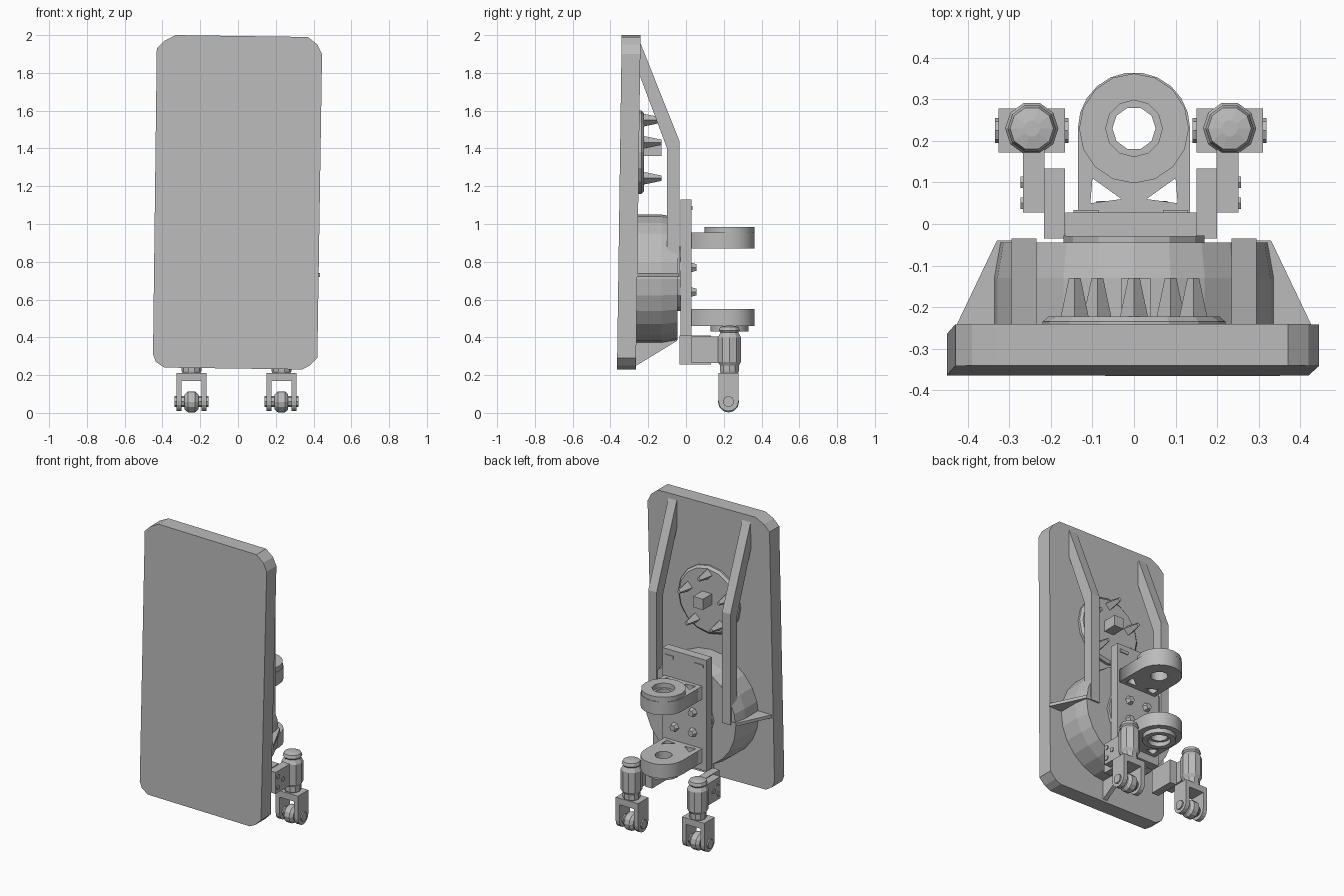
import bpy, bmesh, math
from mathutils import Matrix, Vector

cube = bpy.data.objects.get("Cube")
if cube:
    bpy.data.objects.remove(cube)

grey = bpy.data.materials.new("plain_grey")
grey.use_nodes = True
colour = (0.5, 0.5, 0.5, 1)
grey.diffuse_color = colour
grey.node_tree.nodes["Principled BSDF"].inputs["Base Color"].default_value = colour


def finish(name, bm):
    bmesh.ops.recalc_face_normals(bm, faces=bm.faces)
    mesh = bpy.data.meshes.new(name)
    bm.to_mesh(mesh)
    bm.free()
    obj = bpy.data.objects.new(name, mesh)
    obj.data.materials.append(grey)
    bpy.context.collection.objects.link(obj)
    return obj


def prism(name, pts, axis, lo, hi):
    """Extrude a 2D outline along an axis; the outline uses the other two in order."""
    place = {"x": lambda p, d: (d, p[0], p[1]),
             "y": lambda p, d: (p[0], d, p[1]),
             "z": lambda p, d: (p[0], p[1], d)}[axis]
    bm = bmesh.new()
    a = [bm.verts.new(place(p, lo)) for p in pts]
    b = [bm.verts.new(place(p, hi)) for p in pts]
    bm.faces.new(a)
    bm.faces.new(b)
    for i in range(len(pts)):
        j = (i + 1) % len(pts)
        bm.faces.new((a[i], a[j], b[j], b[i]))
    return finish(name, bm)


def box(name, x0, x1, y0, y1, z0, z1):
    return prism(name, [(x0, y0), (x1, y0), (x1, y1), (x0, y1)], "z", z0, z1)


def circle(cx, cy, r, n, start=0.0, sweep=math.tau):
    return [(cx + r * math.cos(start + sweep * i / n),
             cy + r * math.sin(start + sweep * i / n)) for i in range(n)]


def lathe(name, centre, profile, n, axis="z"):
    """Closed solid from (radius, distance) rings around an axis."""
    bm = bmesh.new()
    rings = [[bm.verts.new((x, y, d)) for x, y in circle(0, 0, r, n)] for r, d in profile]
    bm.faces.new(rings[0])
    bm.faces.new(rings[-1])
    for a, b in zip(rings, rings[1:]):
        for i in range(n):
            j = (i + 1) % n
            bm.faces.new((a[i], a[j], b[j], b[i]))
    turn = {"z": Matrix(), "x": Matrix.Rotation(math.pi / 2, 4, "Y"),
            "y": Matrix.Rotation(-math.pi / 2, 4, "X")}[axis]
    bm.transform(Matrix.Translation(Vector(centre)) @ turn)
    return finish(name, bm)


def plate_with_holes(name, outlines, z0, z1):
    """Flat filled outline with holes, given thickness."""
    curve = bpy.data.curves.new(name, "CURVE")
    curve.dimensions = "2D"
    curve.fill_mode = "BOTH"
    curve.extrude = (z1 - z0) / 2
    for pts in outlines:
        s = curve.splines.new("POLY")
        s.points.add(len(pts) - 1)
        for p, (x, y) in zip(s.points, pts):
            p.co = (x, y, 0, 1)
        s.use_cyclic_u = True
    helper = bpy.data.objects.new(name + "_outline", curve)
    bpy.context.collection.objects.link(helper)
    bpy.context.view_layer.update()
    mesh = bpy.data.meshes.new_from_object(
        helper.evaluated_get(bpy.context.evaluated_depsgraph_get()))
    bpy.data.objects.remove(helper)
    bm = bmesh.new()
    bm.from_mesh(mesh)
    bmesh.ops.remove_doubles(bm, verts=bm.verts, dist=0.0001)
    bmesh.ops.translate(bm, verts=bm.verts, vec=(0, 0, (z0 + z1) / 2))
    return finish(name, bm)


# Large front panel with clipped corners, leaning and tilted very slightly
panel = prism("front_panel", [(-.45, .31), (-.435, .27), (-.39, .24), (.34, .23), (.38, .25),
                              (.42, .29), (.445, 1.9), (.42, 1.95), (.37, 1.99), (-.33, 2),
                              (-.39, 1.97), (-.43, 1.93)], "y", -.36, -.26)
for v in panel.data.vertices:
    v.co.y += .014 * (v.co.z - .6)

# Two bent rails running down the back into the drum
rail = [(-.25, 1.98), (-.035, 1.44), (-.035, .72), (-.1, .72), (-.1, 1.4), (-.25, 1.8)]
for side, x in (("right", -.265), ("left", .265)):
    prism(side + "_rail", rail, "x", x - .03, x + .03)

# Drum behind the panel, with gussets at the sides and below
hub_z = .71
lathe("drum", (0, 0, hub_z), [(.34, -.28), (.34, -.13), (.325, -.045)], 24, "y")
lathe("drum_hub", (0, 0, hub_z), [(.17, -.05), (.17, -.028)], 12, "y")
for side, s in (("right", -1), ("left", 1)):
    prism(side + "_gusset", [(s * .25, -.27), (s * .435, -.26), (s * .33, -.04), (s * .25, -.04)],
          "z", .72, .74)
prism("lower_gusset", [(-.28, .24), (-.05, .38), (-.05, .45), (-.28, .45)], "x", -.015, .015)

# Round adapter disc on the upper back with studs
disc_z = 1.38
lathe("adapter_disc", (0, 0, disc_z), [(.22, -.26), (.22, -.235), (.205, -.222)], 16, "y")
for i in range(5):
    a = math.pi / 2 + math.tau * i / 5
    lathe("disc_stud", (.15 * math.cos(a), 0, disc_z + .17 * math.sin(a)),
          [(.035, -.23), (.014, -.13)], 4, "y")
box("disc_block", -.03, .04, -.23, -.13, 1.36, 1.43)

# Mounting plate with bolts
box("mounting_plate", -.165, .15, -.03, .028, .41, 1.13)
for x in (-.115, .1):
    box("plate_key", x - .03, x + .03, .027, .034, 1.075, 1.095)
for x in (-.07, .06):
    for z in (.64, .77):
        lathe("plate_bolt", (x, 0, z), [(.032, .02), (.02, .055)], 6, "y")

# Pole clamps: open arms ending in rings
cy = .23
arc = circle(0, cy, .135, 12, 0, math.pi * 12 / 11)
outline = [(-.135, .025), (.135, .025)] + arc
windows = [[(s * .105, .05), (s * .03, .06), (s * .1, .11)] for s in (-1, 1)]
hole = circle(0, cy, .052, 10)
for name, z0, z1, r0, r1 in (("upper", .87, .955, .953, .985), ("lower", .46, .55, .432, .462)):
    plate_with_holes(name + "_clamp_arm", [outline, hole] + windows, z0, z1)
    plate_with_holes(name + "_clamp_ring", [circle(0, cy, .132 if name == "upper" else .1, 16),
                                            circle(0, cy, .068, 12)], r0, r1)

# Swivel legs on both sides
for side, s in (("right", -1), ("left", 1)):
    c = -.008 + s * .238
    inner = -.008 + s * .183
    box(side + "_bracket", inner - .025, inner + .025, -.035, .133, .255, .41)
    mid = -.008 + s * .233
    box(side + "_link", mid - .026, mid + .026, .028, .2, .265, .405)
    for y, z in ((.05, .30), (.05, .37), (.1, .335)):
        lathe(side + "_link_bolt", (mid + s * .026, y, z), [(.016, -.006), (.016, .006)], 6, "x")
    lathe(side + "_pivot", (c, cy, 0),
          [(.045, .205), (.052, .22), (.052, .25), (.064, .27), (.064, .4), (.05, .425),
           (.058, .435), (.052, .455), (.02, .462)], 10)
    # Fork
    box(side + "_fork_top", c - .08, c + .08, .172, .278, .17, .212)
    leg = [(.172, .2), (.172, .06)] + circle(.225, .062, .053, 8, math.pi)[1:4] \
        + [(.225, .009), (.262, .024), (.278, .06), (.278, .2)]
    leg = [(.172, .2), (.172, .062)] + circle(.225, .062, .053, 8, math.pi, math.pi)[1:] \
        + [(.278, .062), (.278, .2)]
    for k in (-1, 1):
        xs = sorted((c + k * .052, c + k * .08))
        prism(side + "_fork_leg", leg, "x", *xs)
    # Wheel and axle
    lathe(side + "_wheel", (c, .225, .058),
          [(.04, -.036), (.056, -.018), (.056, .018), (.04, .036)], 12, "x")
    lathe(side + "_axle", (c, .225, .06), [(.03, -.089), (.03, .089)], 8, "x")
